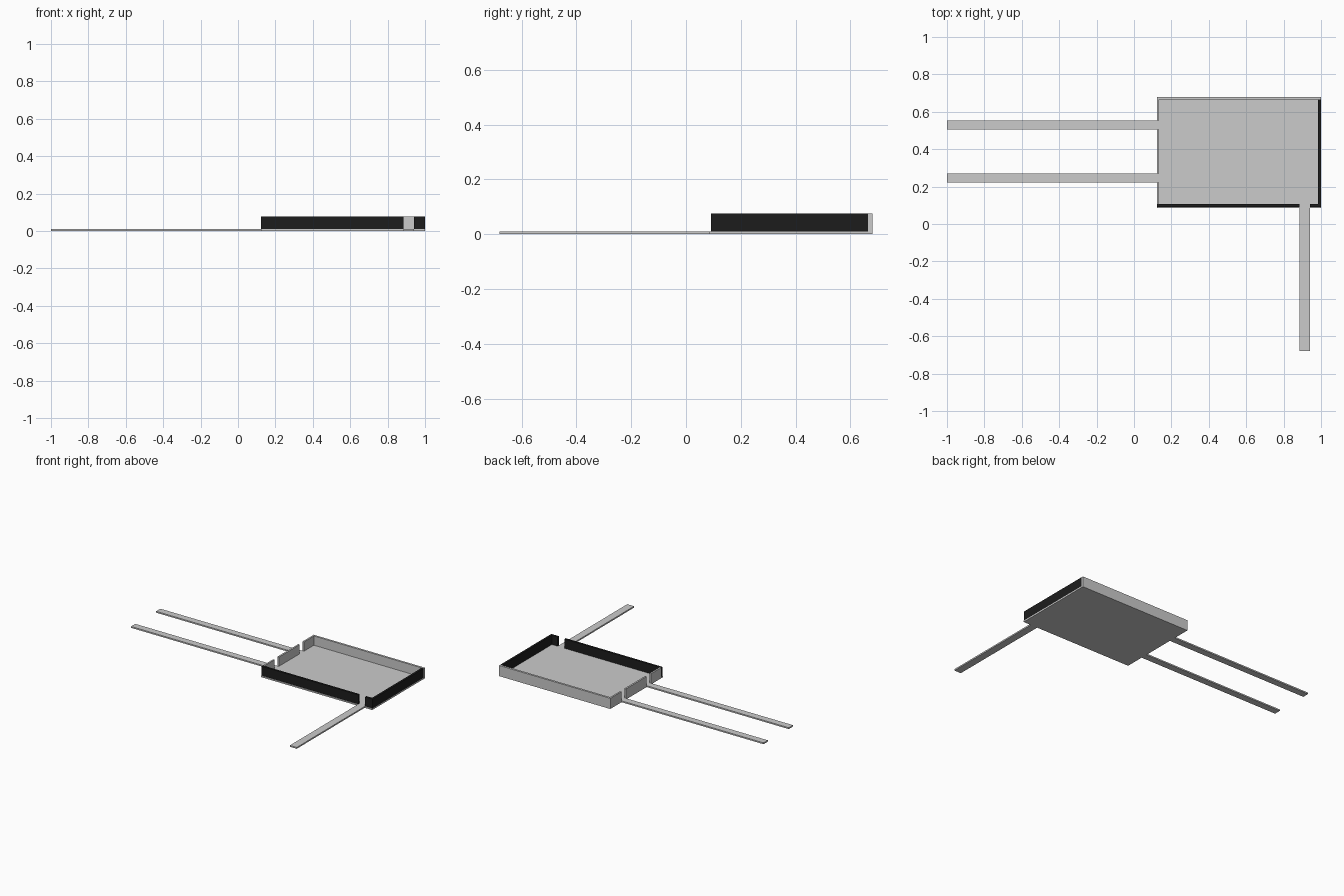
import bpy, bmesh
from mathutils import Vector

if "Cube" in bpy.data.objects:
    bpy.data.objects.remove(bpy.data.objects["Cube"])

dark = bpy.data.materials.new("dark_wall")
dark.diffuse_color = (0.012, 0.012, 0.012, 1)
dark.use_nodes = True
dark.node_tree.nodes["Principled BSDF"].inputs["Base Color"].default_value = dark.diffuse_color


def box(name, x, y, z, mat=None):
    """Flat-faced box spanning the given (min, max) ranges."""
    lo, hi = Vector((x[0], y[0], z[0])), Vector((x[1], y[1], z[1]))
    bm = bmesh.new()
    bmesh.ops.create_cube(bm, size=1)
    for v in bm.verts:
        v.co = Vector(v.co[i] * (hi[i] - lo[i]) + (lo[i] + hi[i]) / 2 for i in range(3))
    me = bpy.data.meshes.new(name)
    bm.to_mesh(me)
    bm.free()
    ob = bpy.data.objects.new(name, me)
    bpy.context.collection.objects.link(ob)
    if mat:
        me.materials.append(mat)
    return ob


X0, X1 = 0.122, 1.0       # tray extent
Y0, Y1 = 0.086, 0.68
Z0, Z1 = 0.01, 0.076      # floor top, wall top
T = 0.015                 # wall thickness
WY = Y0 + 0.005           # outer face of front wall

# floor plate
box("floor", (X0, X1), (Y0, Y1), (0, Z0))

# long strips running out through the wall gaps
side_gaps = [(0.222, 0.27), (0.505, 0.553)]
front_gap = (0.886, 0.94)
for i, g in enumerate(side_gaps):
    box(f"side_strip_{i}", (-1.0, X0), g, (0, Z0))
box("front_strip", front_gap, (-0.68, Y0), (0, Z0))

# back and right walls
box("back_wall", (X0, X1), (Y1 - T, Y1), (Z0, Z1))
box("right_wall", (X1 - T, X1), (WY + T, Y1 - T), (Z0, Z1), dark)

# front wall, split by its gap
for i, x in enumerate([(X0, front_gap[0]), (front_gap[1], X1)]):
    box(f"front_wall_{i}", x, (WY, WY + T), (Z0, Z1), dark)

# left wall, split by two gaps
edges = [WY + T, *side_gaps[0], *side_gaps[1], Y1 - T]
for i in range(0, 6, 2):
    box(f"left_wall_{i // 2}", (X0, X0 + T * 0.8), (edges[i], edges[i + 1]), (Z0, Z1))
